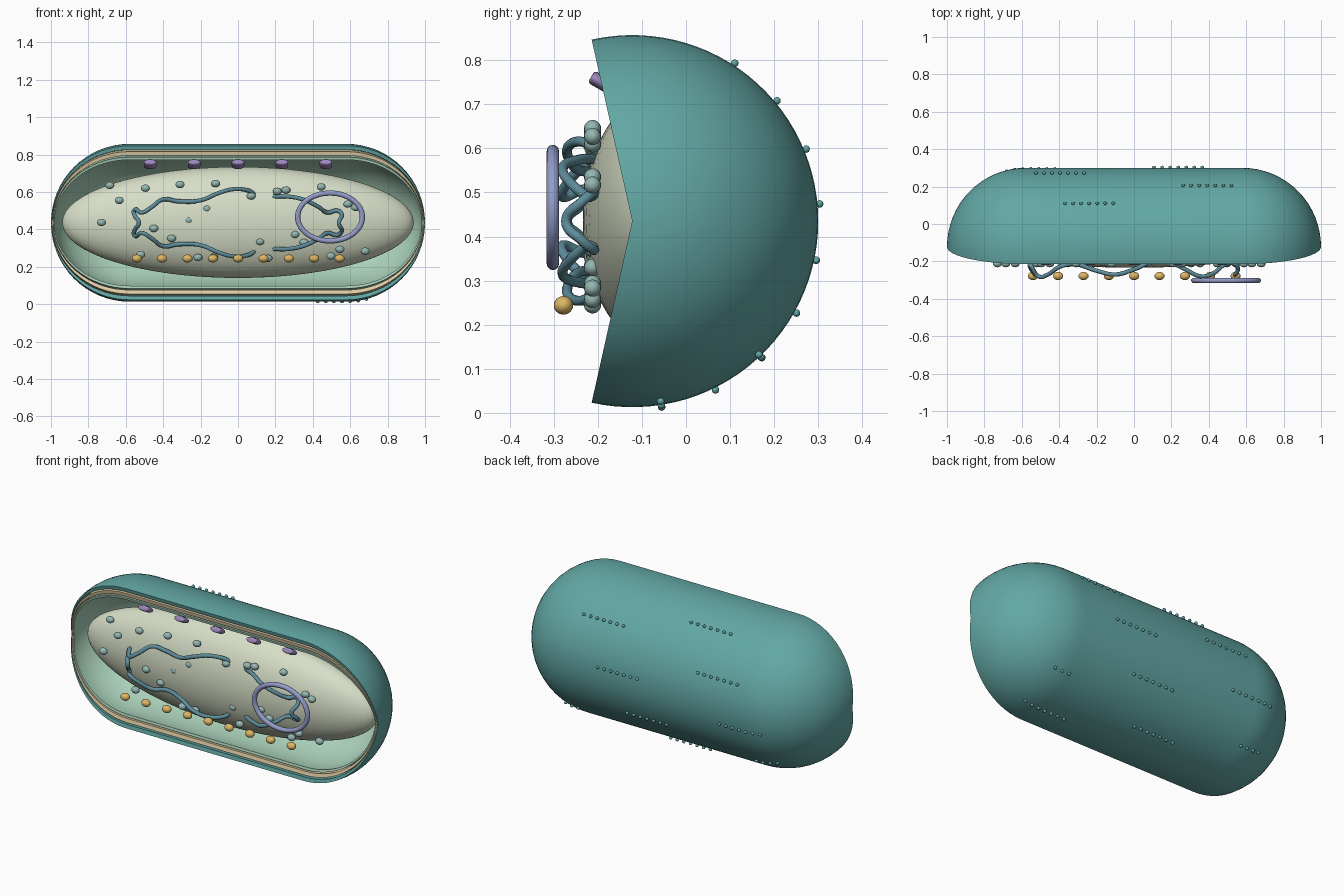
import bpy, bmesh, math
from mathutils import Matrix, Vector

if "Cube" in bpy.data.objects:
    bpy.data.objects.remove(bpy.data.objects["Cube"])

CY, CZ = -0.122, 0.435          # long axis of the cell
HALF = math.radians(102.6)      # half of the kept sweep


def material(name, hexcol):
    m = bpy.data.materials.new(name)
    rgb = [int(hexcol[i:i + 2], 16) / 255 for i in (0, 2, 4)]
    m.diffuse_color = [c ** 2.2 for c in rgb] + [1]
    m.use_nodes = True
    m.node_tree.nodes["Principled BSDF"].inputs["Base Color"].default_value = m.diffuse_color
    return m


TEAL = material("teal", "62A6A3")
TAN = material("tan", "E3CFA6")
GREEN = material("pale_green", "A9D0B9")
CREAM = material("cream", "D5DDC5")
STRAND = material("strand_blue", "5F8C9A")
RIBO = material("grey_teal", "93B5B0")
GOLD = material("gold", "DDB565")
LILAC = material("periwinkle", "929BC8")
PURPLE = material("purple", "9C87BC")


def finish(name, bm, mat):
    bmesh.ops.recalc_face_normals(bm, faces=bm.faces)
    me = bpy.data.meshes.new(name)
    bm.to_mesh(me)
    bm.free()
    ob = bpy.data.objects.new(name, me)
    bpy.context.collection.objects.link(ob)
    me.materials.append(mat)
    bpy.ops.object.select_all(action='DESELECT')
    ob.select_set(True)
    bpy.context.view_layer.objects.active = ob
    bpy.ops.object.shade_smooth_by_angle(angle=math.radians(40))
    return ob


def profile(tip, r, n=16):
    # Half outline of a capsule from the left tip to the right tip
    s = 0.58
    arc = [(s + (tip - s) * math.cos(a), r * math.sin(a))
           for a in [math.pi / 2 * i / n for i in range(n + 1)]]
    return [(-x, h) for x, h in arc] + arc[::-1]


def shell(name, outer, inner, mat, steps=56):
    # Thick capsule wall swept partway around the long axis, open at the front
    loop = profile(*outer) + profile(*inner)[::-1]
    bm = bmesh.new()
    rings = []
    for k in range(steps + 1):
        a = -HALF + 2 * HALF * k / steps
        rings.append([bm.verts.new((x, CY + h * math.cos(a), CZ + h * math.sin(a)))
                      for x, h in loop])
    n = len(loop)
    for r0, r1 in zip(rings, rings[1:]):
        for i in range(n):
            j = (i + 1) % n
            bm.faces.new((r0[i], r0[j], r1[j], r1[i]))
    # Cut faces, as strips between outer and inner outline
    for r in (rings[0], rings[-1]):
        for i in range(n // 2 - 1):
            bm.faces.new((r[i], r[i + 1], r[n - 2 - i], r[n - 1 - i]))
    bmesh.ops.remove_doubles(bm, verts=bm.verts, dist=0.0002)
    return finish(name, bm, mat)


def balls(name, centres, radii, mat, u=16, v=10):
    bm = bmesh.new()
    for c in centres:
        bmesh.ops.create_uvsphere(
            bm, u_segments=u, v_segments=v, radius=1,
            matrix=Matrix.Translation(c) @ Matrix.Diagonal((*radii, 1)))
    return finish(name, bm, mat)


def tube(name, pts, r, mat):
    cu = bpy.data.curves.new(name, 'CURVE')
    cu.dimensions = '3D'
    cu.bevel_depth = r
    cu.bevel_resolution = 3
    cu.resolution_u = 8
    cu.use_fill_caps = True
    sp = cu.splines.new('BEZIER')
    sp.bezier_points.add(len(pts) - 1)
    for b, p in zip(sp.bezier_points, pts):
        b.co = p
        b.handle_left_type = b.handle_right_type = 'AUTO'
    cu.materials.append(mat)
    ob = bpy.data.objects.new(name, cu)
    bpy.context.collection.objects.link(ob)


# Three nested wall layers
shell("outer_wall", (1.0, 0.422), (0.996, 0.400), TEAL)
shell("middle_wall", (0.994, 0.390), (0.990, 0.368), TAN)
shell("inner_membrane", (0.988, 0.360), (0.982, 0.345), GREEN)

# Central body
balls("cytoplasm_body", [(0, -0.048, 0.437)], (0.94, 0.186, 0.297), CREAM, 64, 32)

# Coiled strands, upper half listed and mirrored below
left = [(0.09, -0.195, 0.585), (0.06, -0.215, 0.605), (-0.02, -0.25, 0.615),
        (-0.1, -0.27, 0.595), (-0.2, -0.25, 0.555), (-0.32, -0.215, 0.55),
        (-0.40, -0.23, 0.56), (-0.46, -0.27, 0.52), (-0.51, -0.28, 0.49),
        (-0.555, -0.22, 0.50), (-0.55, -0.24, 0.47)]
right = [(0.19, -0.20, 0.575), (0.27, -0.24, 0.575), (0.36, -0.28, 0.555),
         (0.43, -0.26, 0.52), (0.48, -0.22, 0.49), (0.53, -0.21, 0.50),
         (0.555, -0.235, 0.48)]
for name, half, mid in (("left_strand", left, (-0.53, -0.27, CZ)),
                        ("right_strand", right, (0.54, -0.272, CZ))):
    low = [(x, y, 2 * CZ - z) for x, y, z in reversed(half)]
    tube(name, half + [mid] + low, 0.0115, STRAND)

# Small grains on the body
spots = [(-.685, .635), (-.495, .62), (-.31, .64), (-.12, .645), (-.635, .555),
         (-.73, .437), (-.45, .405), (-.355, .352), (-.166, .51), (-.262, .449),
         (.07, .578), (.21, .603), (.257, .61), (.445, .627), (.588, .535),
         (.63, .517), (.118, .335), (.305, .373), (.353, .33), (.545, .293),
         (.68, .283), (.497, .257), (-.214, .25), (-.52, .265), (-.13, .25), (.16, .245)]
balls("ribosomes", [(x, -0.212, z) for x, z in spots], (0.024, 0.0195, 0.0195), RIBO)

# Row of gold beads
balls("gold_beads", [(-0.541 + 0.1355 * i, -0.278, 0.244) for i in range(9)],
      (0.027, 0.022, 0.021), GOLD, 20, 12)

# Flat oval ring in front
bm = bmesh.new()
N, M = 64, 12
ring = []
for i in range(N):
    a = 2 * math.pi * i / N
    row = []
    for j in range(M):
        b = 2 * math.pi * j / M
        d = 0.014 * math.cos(b)
        row.append(bm.verts.new((0.492 + (0.173 + d) * math.cos(a),
                                 -0.302 + 0.014 * math.sin(b),
                                 0.466 + (0.128 + d) * math.sin(a))))
    ring.append(row)
for i in range(N):
    for j in range(M):
        p, q = ring[i], ring[(i + 1) % N]
        bm.faces.new((p[j], q[j], q[(j + 1) % M], p[(j + 1) % M]))
finish("plasmid_ring", bm, LILAC)

# Purple membrane plugs
bm = bmesh.new()
tilt = Vector((0, 0.87, -0.5)).to_track_quat('Z', 'X').to_matrix().to_4x4()
for i in range(5):
    m = (Matrix.Translation((-0.47 + 0.235 * i, -0.189, 0.748))
         @ Matrix.Diagonal((2.1, 1, 1, 1)) @ tilt)
    bmesh.ops.create_cone(bm, cap_ends=True, segments=20, radius1=0.016,
                          radius2=0.016, depth=0.06, matrix=m)
caps = [e for f in bm.faces if len(f.verts) > 4 for e in f.edges]
bmesh.ops.bevel(bm, geom=caps, offset=0.008, segments=3, affect='EDGES', profile=0.5)
finish("membrane_plugs", bm, PURPLE)

# Rows of tiny dots winding around the outer wall
dots = []
for i in range(9):
    a = math.radians(57 - 17.25 * i)
    for j in range(-3, 4):
        x = (-0.24 + 0.632 * i + 0.043 * j + 0.71) % 1.42 - 0.71
        r = math.sqrt(0.422 ** 2 - max(0, abs(x) - 0.58) ** 2) + 0.005
        dots.append((x, CY + r * math.cos(a), CZ + r * math.sin(a)))
balls("surface_dots", dots, (0.0095, 0.0085, 0.0085), TEAL, 12, 8)
